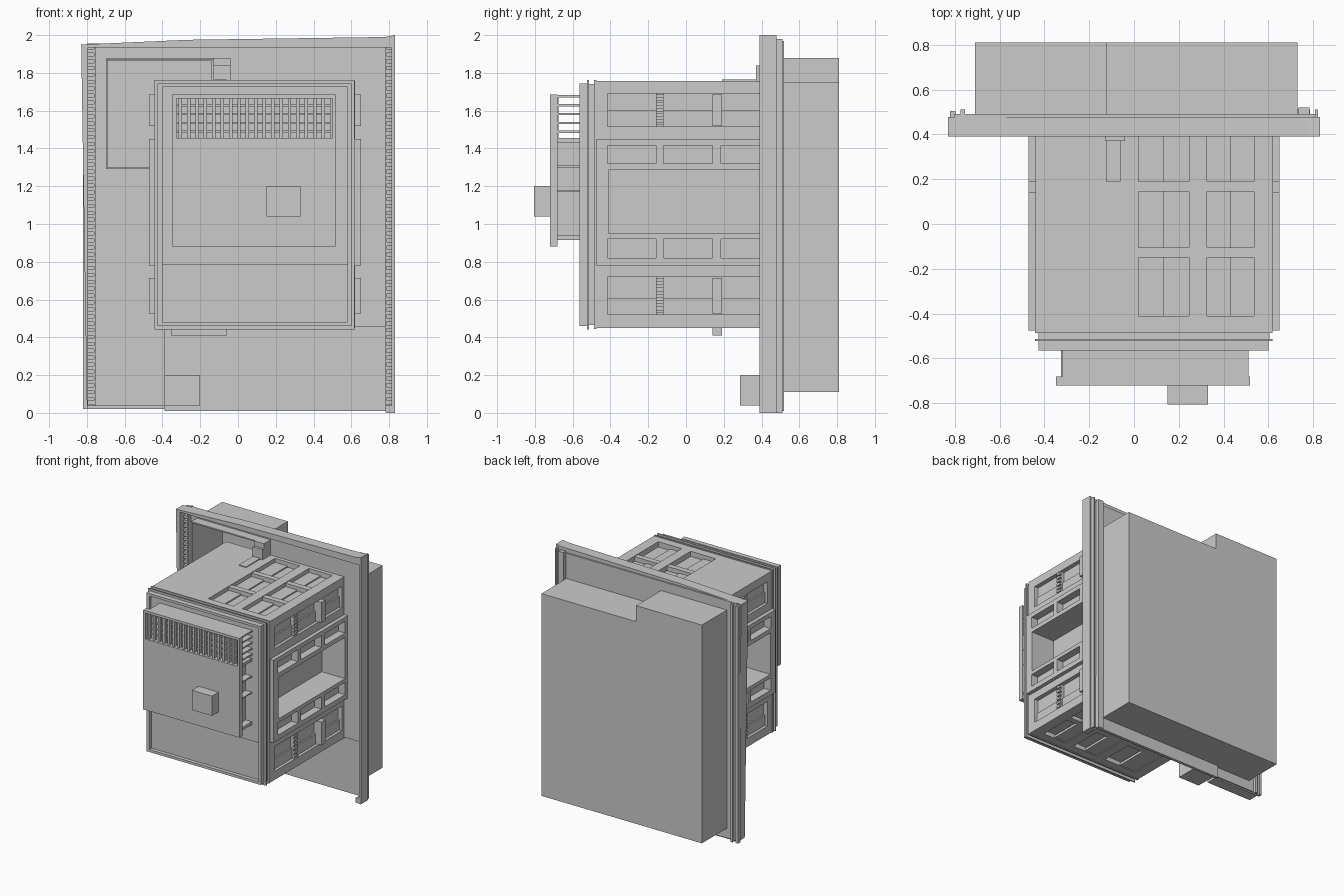
import bpy, bmesh

def make(name, boxes):
    """One object from a list of boxes (x0,x1,y0,y1,z0,z1)."""
    bm = bmesh.new()
    for x0, x1, y0, y1, z0, z1 in boxes:
        x0, x1 = min(x0, x1), max(x0, x1)
        vs = bmesh.ops.create_cube(bm, size=1)["verts"]
        for v in vs:
            v.co = ((x0 + x1) / 2 + v.co.x * (x1 - x0),
                    (y0 + y1) / 2 + v.co.y * (y1 - y0),
                    (z0 + z1) / 2 + v.co.z * (z1 - z0))
    return to_object(name, bm)

def to_object(name, bm):
    bmesh.ops.recalc_face_normals(bm, faces=bm.faces[:])
    me = bpy.data.meshes.new(name)
    bm.to_mesh(me)
    bm.free()
    ob = bpy.data.objects.new(name, me)
    bpy.context.collection.objects.link(ob)
    return ob

def extrude_xz(name, pts, y0, y1):
    bm = bmesh.new()
    f = bm.faces.new([bm.verts.new((x, y0, z)) for x, z in pts])
    r = bmesh.ops.extrude_face_region(bm, geom=[f])
    for v in r["geom"]:
        if isinstance(v, bmesh.types.BMVert):
            v.co.y = y1
    return to_object(name, bm)

def cut(ob, boxes):
    """Subtract boxes and bake the result."""
    cutter = make("cutter", boxes)
    cutter.hide_render = True
    m = ob.modifiers.new("cut", "BOOLEAN")
    m.operation, m.object, m.solver, m.use_self = "DIFFERENCE", cutter, "EXACT", True
    dg = bpy.context.evaluated_depsgraph_get()
    me = bpy.data.meshes.new_from_object(ob.evaluated_get(dg))
    ob.modifiers.clear()
    ob.data = me
    bpy.data.objects.remove(cutter)

def mirror(boxes):
    """Copy to the other side of the housing (centre x = 0.09)."""
    return boxes + [(0.18 - b[0], 0.18 - b[1], *b[2:]) for b in boxes]

# Wall tray: slightly skewed rim around a flat back sheet with a hatch and a lower bay
OUTLINE = [(-0.80, 0.02), (-0.39, 0.02), (0.83, 0), (0.83, 2.0),
           (0.78, 1.99), (-0.27, 1.975), (-0.83, 1.95)]
HATCH = (-0.69, -0.04, 0.3, 0.78, 1.30, 1.87)
BAY = (-0.39, 0.782, 0.3, 0.6, -0.1, 0.455)
rim = extrude_xz("tray_rim", OUTLINE, 0.39, 0.478)
cut(rim, [(-0.795, 0.812, 0.3, 0.6, 0.04, 1.935), (-0.39, 0.782, 0.3, 0.6, -0.1, 0.2)])
sheet = make("tray_sheet", [(-0.80, 0.82, 0.475, 0.49, 0.03, 1.955)])
cut(sheet, [HATCH, BAY])
make("lower_bay_panel", [(-0.39, 0.785, 0.487, 0.51, 0.01, 0.455)])
make("rear_rails", [(-0.82, -0.797, 0.475, 0.505, 0.02, 1.94), (-0.775, -0.755, 0.485, 0.51, 0.02, 1.95),
                    (0.735, 0.782, 0.488, 0.52, 0.01, 1.97), (0.808, 0.82, 0.475, 0.51, 0.0, 1.98)])

# Thin collar around the hatch
collar = make("hatch_collar", [(-0.70, -0.13, 0.40, 0.48, 1.29, 1.88)])
cut(collar, [HATCH])

# Rack teeth down both inner edges of the tray, with a guide strip each
teeth = [(-0.763, -0.755, 0.44, 0.48, 0.04, 1.935), (0.78, 0.785, 0.44, 0.48, 0.04, 1.935)]
for i in range(52):
    z = 0.045 + i * 0.0365
    teeth += [(-0.797, -0.76, 0.44, 0.48, z, z + 0.02), (0.782, 0.813, 0.44, 0.48, z, z + 0.02)]
make("edge_racks", teeth)

# Rear box with stepped top, hollow behind the hatch
rear = extrude_xz("rear_box", [(-0.71, 0.11), (0.73, 0.11), (0.73, 1.75), (-0.12, 1.75),
                               (-0.12, 1.88), (-0.71, 1.88)], 0.488, 0.81)
cut(rear, [(-0.69, -0.14, 0.3, 0.79, 1.30, 1.865)])

# Bracket by the hatch, its strip on the roof, and the block in the bay
make("hatch_bracket", [(-0.13, -0.04, 0.37, 0.49, 1.74, 1.84), (-0.13, -0.04, 0.39, 0.49, 1.84, 1.88)])
make("roof_strip", [(-0.125, -0.06, 0.19, 0.48, 1.74, 1.764)])
make("small_foot_block", [(-0.39, -0.20, 0.285, 0.49, 0.04, 0.20)])

# Housing: side, roof and floor recesses
SPANS = [(-0.415, -0.16), (-0.12, 0.14), (0.185, 0.445)]
side = [(0.44, 0.7, -0.41, 0.445, 0.95, 1.285)]
for z0, z1 in [(0.82, 0.92), (1.32, 1.415)]:
    side += [(0.59, 0.7, a, b, z0, z1) for a, b in SPANS]
for z0, z1 in [(0.52, 0.72), (1.515, 1.69)]:
    side += [(0.585, 0.7, -0.415, 0.445, z0, z1)]
side = mirror(side)
ROOF = [(0.02, 0.245), (0.325, 0.535)]
FLOOR = [(-0.355, -0.06), (0.02, 0.245), (0.325, 0.535)]
caps = [(a, b, -0.41, 0.445, 1.715, 1.9) for a, b in ROOF]
caps += [(a, b, -0.41, 0.445, 0.3, 0.485) for a, b in FLOOR]
housing = make("housing", [(-0.44, 0.62, -0.475, 0.48, 0.45, 1.757)])
cut(housing, side + caps)
for name, x0, x1 in [("side_frame_right", 0.615, 0.65), ("side_frame_left", -0.47, -0.435)]:
    cut(make(name, [(x0, x1, -0.475, 0.478, 0.78, 1.45)]), side)

# Tabs, mid ribs and divider bars inside the recesses
tabs, ribs, divs = [], [], []
for z0, z1 in [(0.52, 0.72), (1.515, 1.69)]:
    tabs.append((0.58, 0.65, 0.14, 0.19, z0 + 0.005, z1 - 0.005))
    ribs.append((0.58, 0.597, -0.415, 0.445, z0, z0 + 0.085))
    divs.append((0.58, 0.608, -0.16, -0.118, z0, z1))
    for k in range(6):
        z = z0 + k * (z1 - z0) / 6 + 0.008
        divs.append((0.60, 0.62, -0.16, -0.118, z, z + 0.018))
tabs, ribs, divs = mirror(tabs), mirror(ribs), mirror(divs)
for group, z0, z1, lo in [(ROOF, 1.71, 1.752, 1.725), (FLOOR, 0.455, 0.49, 0.475)]:
    for a, b in group:
        w = b - a
        for y in (-0.15, 0.145):
            divs.append((a, b, y, y + 0.045, z0, z1))
        ribs.append((a, a + w / 2, -0.41, 0.445, min(z0, lo), max(lo, z0)))
tabs.append((-0.355, -0.06, 0.14, 0.19, 0.41, 0.49))
make("clip_tabs", tabs)
make("recess_ribs", ribs)
make("divider_bars", divs)

# Front collar and door frame
make("front_collar", [(-0.425, 0.605, -0.52, -0.47, 0.465, 1.74),
                      (-0.442, 0.618, -0.487, -0.475, 0.445, 1.762),
                      (-0.442, 0.618, -0.523, -0.513, 0.442, 1.762)])
door = make("front_door_frame", [(-0.425, 0.60, -0.565, -0.515, 0.46, 1.745)])
cut(door, [(-0.40, 0.58, -0.7, -0.535, 0.48, 1.725)])
make("front_upper_panel", [(-0.40, 0.58, -0.545, -0.53, 0.785, 1.725)])

# Front control unit: face with grille opening
face = make("control_face", [(-0.347, 0.517, -0.72, -0.68, 0.88, 1.685)])
cut(face, [(-0.325, 0.50, -0.8, -0.6, 1.455, 1.665)])
make("control_core", [(-0.27, 0.45, -0.69, -0.53, 0.94, 1.43)])
make("control_shelves", [(-0.325, 0.505, -0.69, -0.53, z, z + t)
                         for z, t in [(0.915, 0.025), (1.17, 0.01), (1.30, 0.012), (1.43, 0.025)]])

# Grille: upright fins in the face, level louvres behind
make("grille_fins", [(-0.315 + i * 0.0445, -0.297 + i * 0.0445, -0.705, -0.675, 1.45, 1.668)
                     for i in range(19)])
make("grille_louvres", [(-0.32, 0.51, -0.68, -0.54, 1.482 + i * 0.047, 1.494 + i * 0.047)
                        for i in range(5)])
make("control_knob", [(0.15, 0.33, -0.805, -0.715, 1.04, 1.20)])
